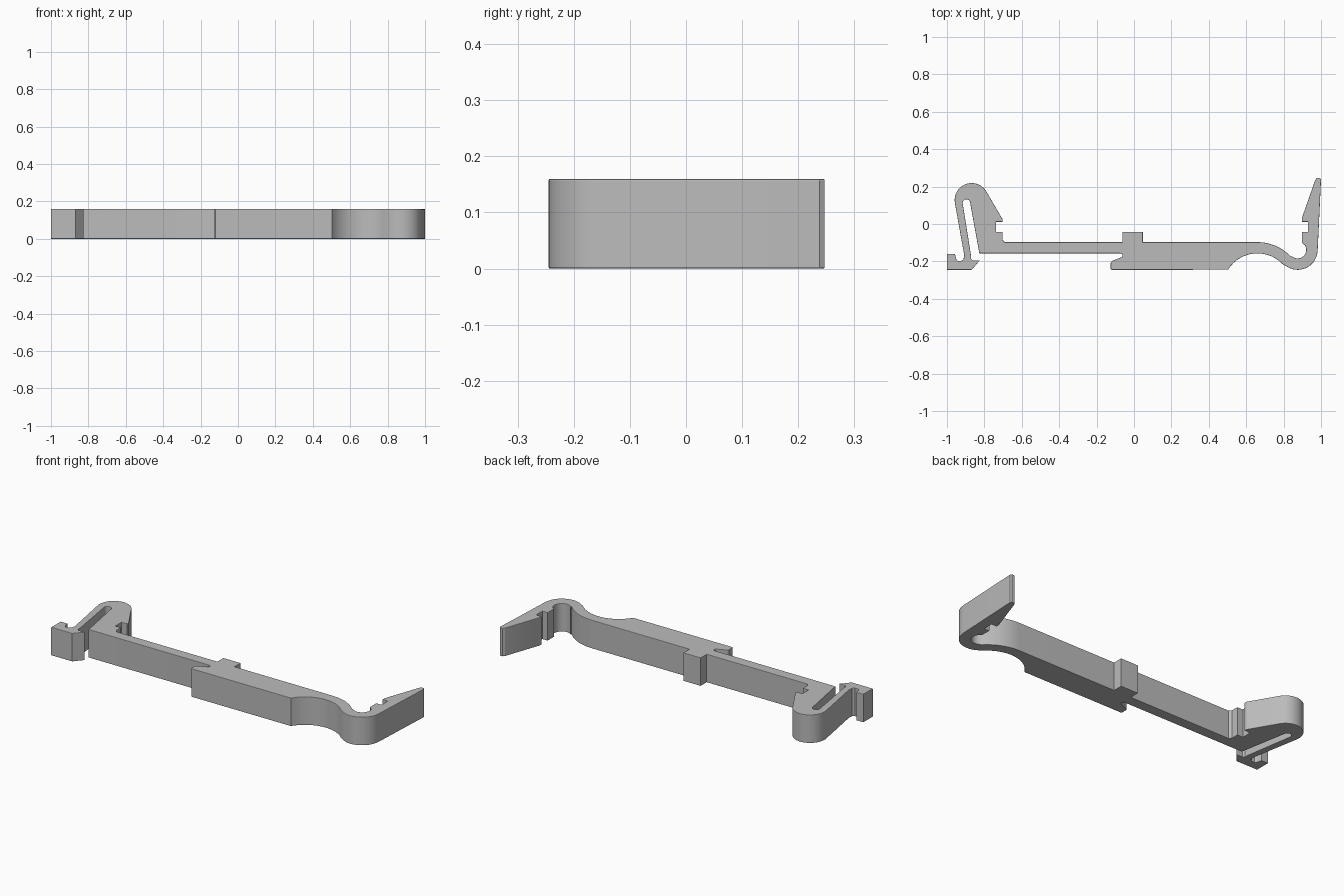
import bpy
import bmesh
from math import cos, sin, radians

HEIGHT = 0.16
BEAM_TOP, BEAM_BOTTOM, BASE = -0.097, -0.157, -0.245
ARCH = (0.66, -0.343)      # centre of the arch at the end of the beam
HOOK = (0.875, -0.138)     # centre of the spring bend
HEAD = (-0.868, 0.128)     # centre of the rounded clip head
SLOT = (-0.896, 0.112)     # centre of the slot end
BEND = 43.6                # direction where arch and bend meet


def arc(centre, radius, start, end, steps=14):
    """Points along a circular arc, angles in degrees."""
    angles = [radians(start + (end - start) * i / steps) for i in range(steps + 1)]
    return [(centre[0] + radius * cos(a), centre[1] + radius * sin(a)) for a in angles]


def notch(edge, depth):
    """Square locking notch cut into a clip jaw."""
    return [(edge, 0.012), (edge + depth, 0.012), (edge + depth, -0.043), (edge, -0.043)]


def release_foot():
    return [(-1, -0.16), (-1, BASE), (-0.868, BASE), (-0.825, -0.195),
            (-0.862, -0.194), (-0.872, -0.185), (-0.872, -0.165)]


def slot_edge():
    return arc(SLOT, 0.02, 190, 10) + [(-0.827, BEAM_BOTTOM)]


def tongue():
    return arc((-0.072, -0.168), 0.011, 90, -70, 8) + [
        (-0.115, -0.197), (-0.125, -0.208), (-0.125, -0.24), (-0.12, BASE)]


def spring_outside():
    return arc(ARCH, 0.186, 148, BEND) + arc(HOOK, 0.107, 180 + BEND, 357)[1:]


def right_jaw():
    tip = [(1, 0.238), (0.994, 0.247), (0.979, 0.247), (0.969, 0.236)]
    return tip + [(0.897, 0.03)] + notch(0.897, 0.033) + [(0.897, -0.1)]


def spring_inside():
    return arc(HOOK, 0.046, 30, BEND - 180) + arc(ARCH, 0.246, BEND, 90)


def centre_block():
    left, right, top = -0.062, 0.047, -0.043
    return [(right, BEAM_TOP), (right, top), (left, top), (left, BEAM_TOP)]


def left_jaw():
    edge = -0.703
    lower = [(edge + 0.012, BEAM_TOP), (edge, BEAM_TOP + 0.012)]
    return lower + notch(edge, -0.035)[::-1] + [(edge, 0.026)]


def clip_head():
    return arc(HEAD, 0.091, 30, 190, 18) + [
        (-0.908, -0.165), (-0.911, -0.187), (-0.922, -0.197),
        (-0.943, -0.197), (-0.951, -0.187), (-0.957, -0.16)]


def extrude_outline(name, outline, material):
    """Extrude a closed outline upward and soften both rims."""
    bm = bmesh.new()
    floor = bm.faces.new([bm.verts.new((x, y, 0)) for x, y in outline])
    result = bmesh.ops.extrude_face_region(bm, geom=[floor], use_keep_orig=True)
    raised = [v for v in result["geom"] if isinstance(v, bmesh.types.BMVert)]
    bmesh.ops.translate(bm, verts=raised, vec=(0, 0, HEIGHT))
    bmesh.ops.recalc_face_normals(bm, faces=bm.faces[:])
    rims = [e for e in bm.edges if abs(e.verts[0].co.z - e.verts[1].co.z) < 0.001]
    bmesh.ops.bevel(bm, geom=rims, offset=0.004, segments=2, profile=0.5,
                    affect='EDGES', clamp_overlap=True)
    mesh = bpy.data.meshes.new(name)
    bm.to_mesh(mesh)
    bm.free()
    mesh.materials.append(material)
    obj = bpy.data.objects.new(name, mesh)
    bpy.context.collection.objects.link(obj)
    bpy.ops.object.select_all(action='DESELECT')
    obj.select_set(True)
    bpy.context.view_layer.objects.active = obj
    bpy.ops.object.shade_smooth_by_angle(angle=radians(20))
    return obj


def make_material(name, colour):
    mat = bpy.data.materials.new(name)
    mat.use_nodes = True
    mat.diffuse_color = colour
    mat.node_tree.nodes["Principled BSDF"].inputs["Base Color"].default_value = colour
    return mat


if "Cube" in bpy.data.objects:
    bpy.data.objects.remove(bpy.data.objects["Cube"], do_unlink=True)

grey = make_material("light grey plastic", (0.5, 0.5, 0.5, 1))

# One continuous moulded strip, walked around its outline part by part
outline = (release_foot() + slot_edge() + tongue() + spring_outside()
           + right_jaw() + spring_inside() + centre_block()
           + left_jaw() + clip_head())
extrude_outline("spring_clip_bracket", outline, grey)
